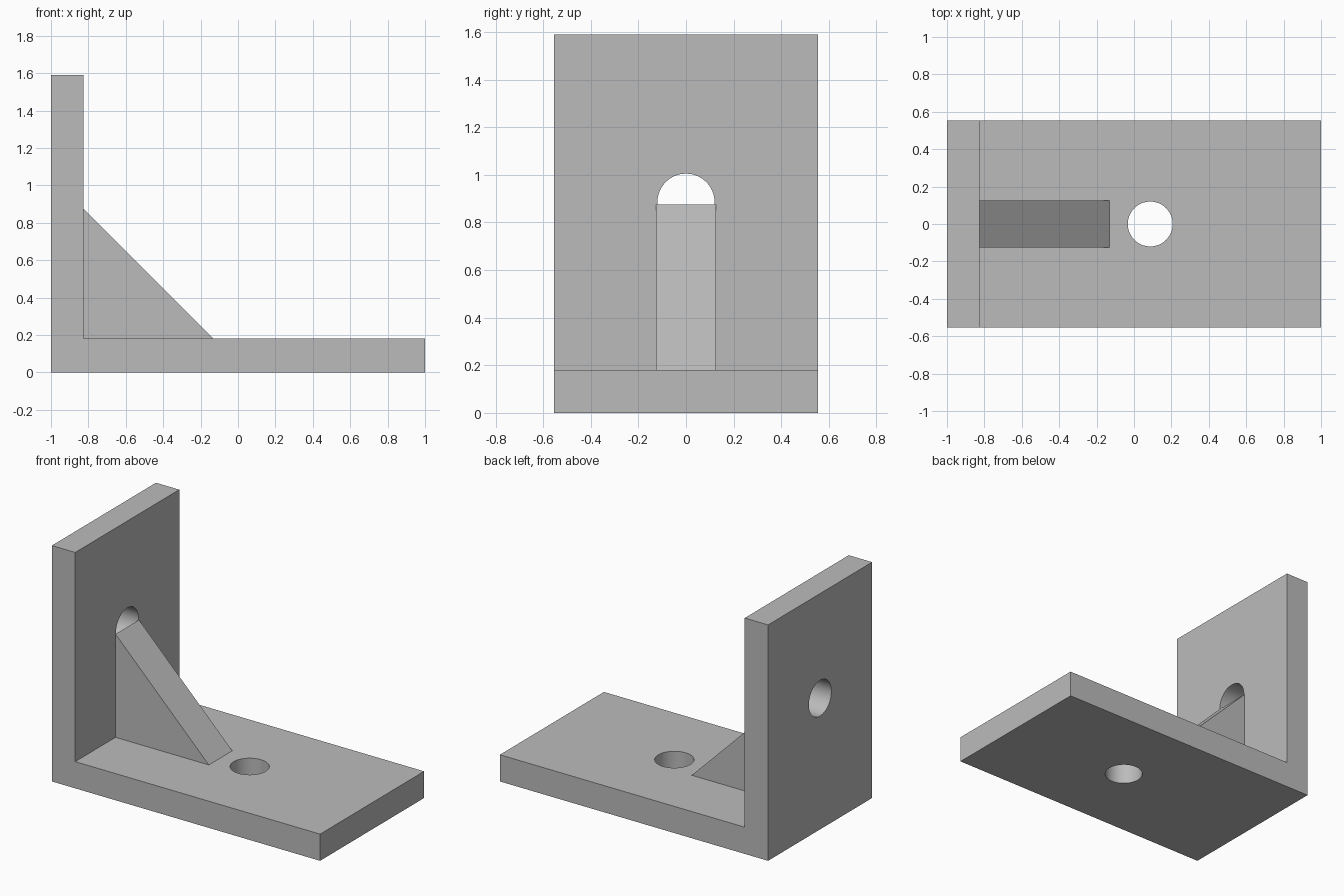
import bpy
import bmesh
from math import pi
from mathutils import Matrix

cube = bpy.data.objects.get("Cube")
if cube:
    bpy.data.objects.remove(cube, do_unlink=True)

HALF_WIDTH, THICK, HEIGHT = 0.554, 0.18, 1.59
WALL_X = -0.826
HOLE_R = 0.12

grey = bpy.data.materials.new("plain grey")
grey.use_nodes = True
colour = (0.5, 0.5, 0.5, 1)
grey.diffuse_color = colour
grey.node_tree.nodes["Principled BSDF"].inputs["Base Color"].default_value = colour


def add_object(name, bm):
    mesh = bpy.data.meshes.new(name)
    bmesh.ops.recalc_face_normals(bm, faces=bm.faces)
    bm.to_mesh(mesh)
    bm.free()
    mesh.materials.append(grey)
    obj = bpy.data.objects.new(name, mesh)
    bpy.context.collection.objects.link(obj)
    return obj


def extrude_profile(name, points, half_width):
    """Sweep an x-z outline across y, centred on y = 0."""
    bm = bmesh.new()
    face = bm.faces.new([bm.verts.new((x, -half_width, z)) for x, z in points])
    swept = bmesh.ops.extrude_face_region(bm, geom=[face])["geom"]
    bmesh.ops.translate(bm, vec=(0, 2 * half_width, 0),
                        verts=[v for v in swept if isinstance(v, bmesh.types.BMVert)])
    return add_object(name, bm)


def drill(target, name, centre, turn):
    """Cut a round hole with a hidden cylinder."""
    bm = bmesh.new()
    bmesh.ops.create_cone(bm, cap_ends=True, segments=64, radius1=HOLE_R,
                          radius2=HOLE_R, depth=THICK * 2,
                          matrix=Matrix.Translation(centre) @ Matrix.Rotation(turn, 4, "Y"))
    cutter = add_object(name, bm)
    cutter.hide_render = True
    cutter.hide_set(True)
    cut = target.modifiers.new(name, "BOOLEAN")
    cut.object = cutter
    cut.solver = "EXACT"


# L-shaped bracket with a hole through the base and one through the wall
bracket = extrude_profile("bracket", [(-1, 0), (1, 0), (1, THICK), (WALL_X, THICK),
                                      (WALL_X, HEIGHT), (-1, HEIGHT)], HALF_WIDTH)
drill(bracket, "base_hole_cutter", ((WALL_X + 1) / 2, 0, THICK / 2), 0)
drill(bracket, "wall_hole_cutter", ((WALL_X - 1) / 2, 0, (THICK + HEIGHT) / 2), pi / 2)

# Apply the cuts, then smooth only the round hole walls
bpy.context.view_layer.update()
cut_mesh = bpy.data.meshes.new_from_object(
    bracket.evaluated_get(bpy.context.evaluated_depsgraph_get()))
bracket.modifiers.clear()
bracket.data = cut_mesh
for name in ("base_hole_cutter", "wall_hole_cutter"):
    bpy.data.objects.remove(bpy.data.objects[name], do_unlink=True)
bpy.ops.object.select_all(action="DESELECT")
bracket.select_set(True)
bpy.context.view_layer.objects.active = bracket
bpy.ops.object.shade_smooth_by_angle(angle=pi / 6)

# Triangular stiffening rib in the inner corner
extrude_profile("stiffening_rib", [(WALL_X, THICK), (-0.13, THICK), (WALL_X, 0.876)], 0.125)
